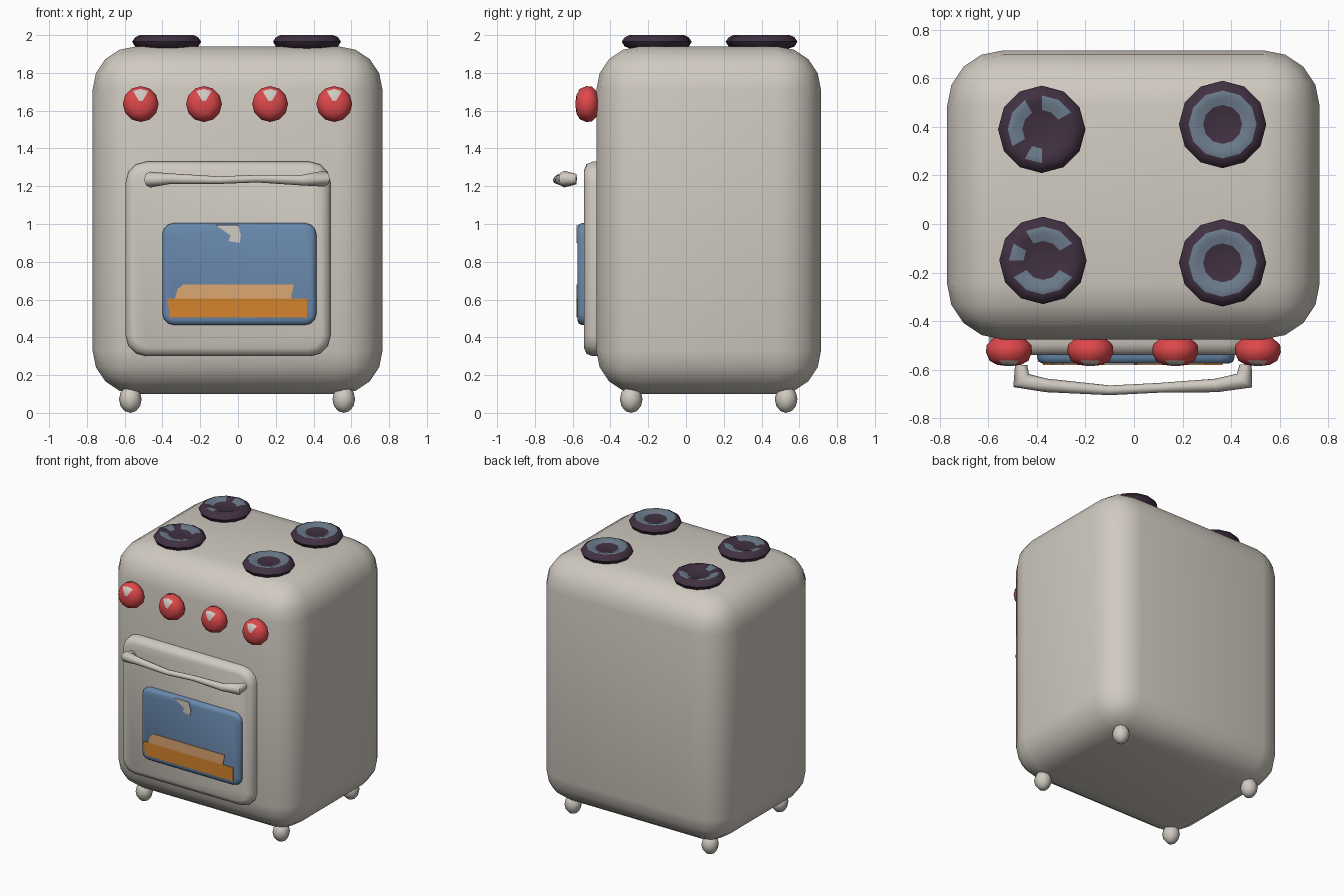
import bpy, bmesh, math
from mathutils import Matrix, Vector

if "Cube" in bpy.data.objects:
    bpy.data.objects.remove(bpy.data.objects["Cube"], do_unlink=True)


def material(name, rgb):
    m = bpy.data.materials.new(name)
    m.use_nodes = True
    m.diffuse_color = (*rgb, 1)
    m.node_tree.nodes["Principled BSDF"].inputs["Base Color"].default_value = (*rgb, 1)
    return m


CREAM = material("warm cream enamel", (0.63, 0.59, 0.53))
RED = material("knob red", (0.73, 0.065, 0.07))
BLUE = material("window blue", (0.14, 0.25, 0.42))
ORANGE = material("loaf orange", (0.66, 0.23, 0.027))
TAN = material("loaf top tan", (0.72, 0.39, 0.17))
DARK = material("burner plum", (0.053, 0.03, 0.054))
SLATE = material("burner slate", (0.15, 0.20, 0.26))


def finish(name, bm, mats, angle=60):
    bmesh.ops.recalc_face_normals(bm, faces=bm.faces[:])
    mesh = bpy.data.meshes.new(name)
    bm.to_mesh(mesh)
    bm.free()
    for m in mats:
        mesh.materials.append(m)
    ob = bpy.data.objects.new(name, mesh)
    bpy.context.collection.objects.link(ob)
    smooth(ob, angle)
    return ob


def smooth(ob, angle):
    bpy.ops.object.select_all(action="DESELECT")
    ob.select_set(True)
    bpy.context.view_layer.objects.active = ob
    bpy.ops.object.shade_smooth_by_angle(angle=math.radians(angle))


def box(lo, hi):
    bm = bmesh.new()
    bmesh.ops.create_cube(bm, size=1)
    lo, hi = Vector(lo), Vector(hi)
    for v in bm.verts:
        v.co = (lo + hi) / 2 + v.co * (hi - lo)
    return bm


def slab(name, lo, hi, corner, lip, mat):
    """Rounded panel facing the front, with a softened front rim."""
    bm = box(lo, hi)
    across = [e for e in bm.edges if abs(e.verts[0].co.y - e.verts[1].co.y) > 0.001]
    bmesh.ops.bevel(bm, geom=across, offset=corner, segments=3, profile=0.5, affect="EDGES")
    rim = [e for e in bm.edges if all(abs(v.co.y - lo[1]) < 0.001 for v in e.verts)]
    bmesh.ops.bevel(bm, geom=rim, offset=lip, segments=2, profile=0.5, affect="EDGES")
    return finish(name, bm, [mat])


def plate(name, outline, y, mat):
    """Thin painted detail lying on a front face."""
    bm = bmesh.new()
    face = bm.faces.new([bm.verts.new((x, y, z)) for x, z in outline])
    out = bmesh.ops.extrude_face_region(bm, geom=[face])
    for v in out["geom"]:
        if isinstance(v, bmesh.types.BMVert):
            v.co.y += 0.008
    return finish(name, bm, [mat], 30)


def lathe(name, profile, steps, matrix, mats, rule):
    """Turned solid about local z; rule(ring, step) picks the material."""
    bm = bmesh.new()
    rings = []
    for r, h in profile:
        rings.append([bm.verts.new((r * math.cos(a), r * math.sin(a), h))
                      for a in (math.tau * i / steps for i in range(steps))])
    for k in range(len(rings) - 1):
        for i in range(steps):
            j = (i + 1) % steps
            f = bm.faces.new((rings[k][i], rings[k][j], rings[k + 1][j], rings[k + 1][i]))
            f.material_index = rule(k, i)
    bm.faces.new(rings[0])
    bm.faces.new(rings[-1]).material_index = rule(len(rings) - 1, 0)
    bm.transform(matrix)
    return finish(name, bm, mats)


# Body with generous rounding
bm = box((-0.77, -0.475, 0.1), (0.765, 0.715, 1.94))
bmesh.ops.bevel(bm, geom=bm.edges[:], offset=0.23, segments=4, profile=0.5, affect="EDGES")
finish("oven_body", bm, [CREAM])

# Door and window
slab("oven_door", (-0.595, -0.54, 0.3), (0.49, -0.42, 1.33), 0.11, 0.045, CREAM)
slab("door_window", (-0.4, -0.575, 0.465), (0.415, -0.52, 1.005), 0.06, 0.025, BLUE)

# Bread and glint seen on the glass
plate("loaf_front", [(-0.36, 0.505), (0.365, 0.505), (0.365, 0.605), (-0.375, 0.605)],
      -0.58, ORANGE)
plate("loaf_top", [(-0.335, 0.605), (0.28, 0.605), (0.295, 0.68), (-0.29, 0.68), (-0.32, 0.655)],
      -0.58, TAN)
plate("window_glint", [(-0.12, 0.995), (-0.04, 0.94), (-0.05, 0.91), (0.01, 0.9),
                       (0.015, 0.94), (0.0, 0.995)], -0.58, CREAM)

# Door handle
curve = bpy.data.curves.new("door_handle", "CURVE")
curve.dimensions = "3D"
curve.bevel_depth = 1
curve.bevel_resolution = 2
curve.use_fill_caps = True
path = [(-0.465, -0.58, 1.235, 0.025), (-0.465, -0.645, 1.235, 0.042),
        (-0.36, -0.665, 1.24, 0.028), (-0.1, -0.685, 1.232, 0.02),
        (0.1, -0.675, 1.24, 0.02), (0.34, -0.665, 1.232, 0.028),
        (0.455, -0.645, 1.24, 0.042), (0.46, -0.58, 1.24, 0.025)]
spline = curve.splines.new("POLY")
spline.points.add(len(path) - 1)
for p, (x, y, z, r) in zip(spline.points, path):
    p.co = (x, y, z, 1)
    p.radius = r
curve.materials.append(CREAM)
handle = bpy.data.objects.new("door_handle", curve)
bpy.context.collection.objects.link(handle)
bpy.ops.object.select_all(action="DESELECT")
handle.select_set(True)
bpy.context.view_layer.objects.active = handle
bpy.ops.object.convert(target="MESH")
smooth(handle, 60)

# Control knobs, each with a glint on the upper front
KNOB = [(0.06, 0), (0.092, 0.03), (0.095, 0.06), (0.08, 0.095), (0.05, 0.112), (0.018, 0.116)]
for n, x in enumerate((-0.515, -0.18, 0.17, 0.51)):
    m = Matrix.Translation((x, -0.468, 1.635)) @ Matrix.Rotation(math.pi / 2, 4, "X")
    lathe(f"knob_{n + 1}", KNOB, 12, m, [RED, CREAM],
          lambda k, i: int(k in (3, 4) and i in (2, 3)))

# Burners with a slate ring, broken in places on the right-hand pair
BURNER = [(0.11, 0), (0.165, 0.02), (0.18, 0.045), (0.165, 0.068), (0.14, 0.08),
          (0.11, 0.078), (0.08, 0.066), (0.03, 0.062)]
BURNERS = {
    "burner_back_left": (0.365, 0.41, ()),
    "burner_front_left": (0.365, -0.16, ()),
    "burner_back_right": (-0.38, 0.39, (0, 3, 7, 9, 10, 11)),
    "burner_front_right": (-0.375, -0.15, (0, 4, 6, 11)),
}
for name, (x, y, gaps) in BURNERS.items():
    lathe(name, BURNER, 12, Matrix.Translation((x, y, 1.92)), [DARK, SLATE],
          lambda k, i: int(k in (4, 5) and i not in gaps))

# Stubby feet
for side, x in (("left", 0.56), ("right", -0.57)):
    for end, y in (("front", -0.29), ("back", 0.53)):
        bm = bmesh.new()
        bmesh.ops.create_uvsphere(bm, u_segments=8, v_segments=6, radius=1)
        bm.transform(Matrix.Translation((x, y, 0.072)) @ Matrix.Diagonal((0.06, 0.06, 0.072, 1)))
        finish(f"foot_{end}_{side}", bm, [CREAM])
